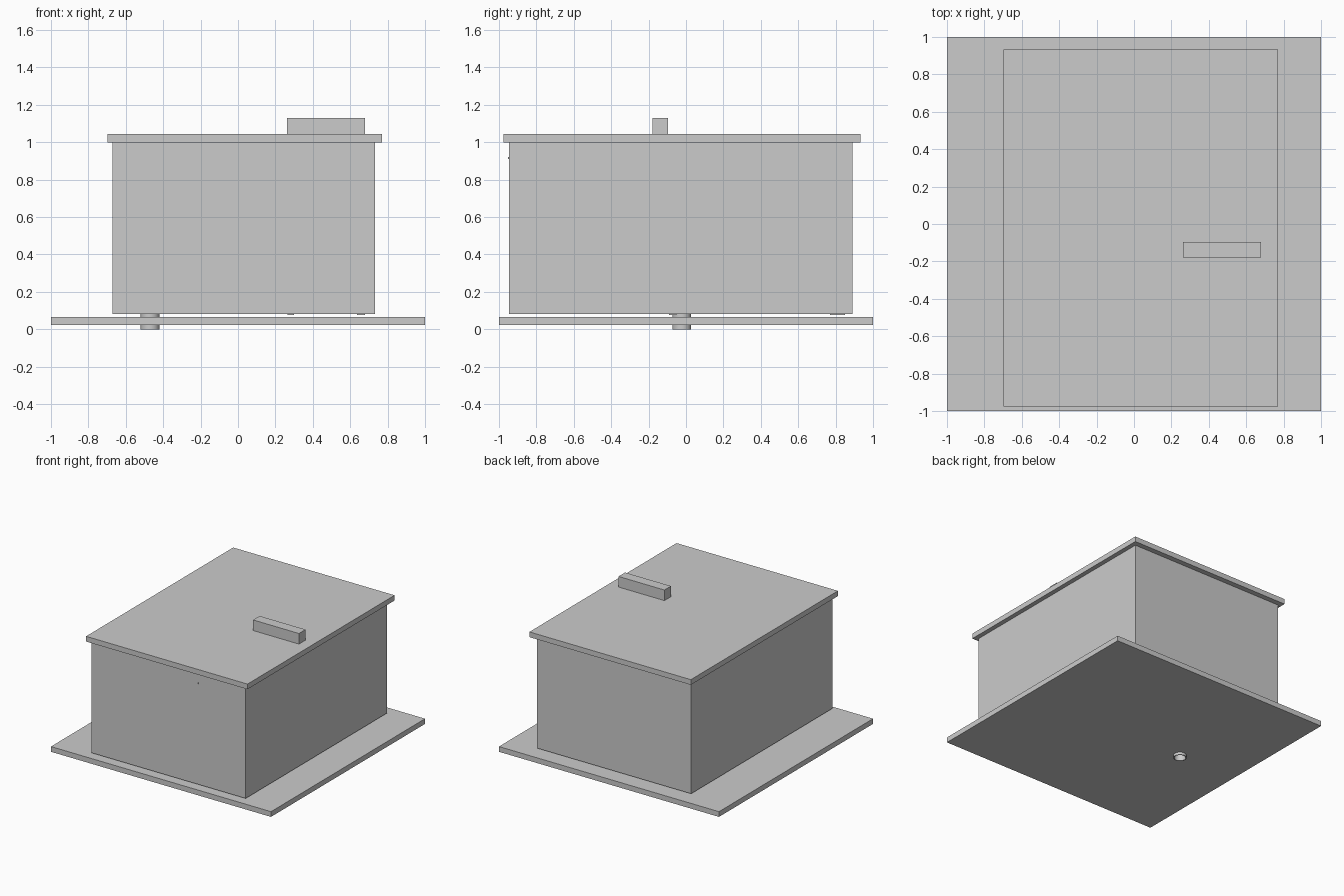
import bpy
import bmesh
import math

cube = bpy.data.objects.get("Cube")
if cube:
    bpy.data.objects.remove(cube, do_unlink=True)

# Single plain grey
grey = bpy.data.materials.new("light_grey")
grey.use_nodes = True
colour = (0.6, 0.6, 0.6, 1)
grey.diffuse_color = colour
grey.node_tree.nodes["Principled BSDF"].inputs["Base Color"].default_value = colour


def box(name, x, y, z):
    """Box spanning the given (low, high) ranges."""
    bpy.ops.mesh.primitive_cube_add(size=1)
    ob = bpy.context.object
    ob.name = name
    ob.location = [(a + b) / 2 for a, b in (x, y, z)]
    ob.scale = [b - a for a, b in (x, y, z)]
    bpy.ops.object.transform_apply(location=False, rotation=False, scale=True)
    ob.data.materials.append(grey)
    return ob


def tube(name, centre, outer, inner, z, sides=32):
    """Upright hollow pipe built by spinning its wall section."""
    bm = bmesh.new()
    section = [(inner, z[0]), (outer, z[0]), (outer, z[1]), (inner, z[1])]
    verts = [bm.verts.new((r, 0, h)) for r, h in section]
    edges = [bm.edges.new((verts[i], verts[(i + 1) % 4])) for i in range(4)]
    bmesh.ops.spin(bm, geom=verts + edges, axis=(0, 0, 1), cent=(0, 0, 0),
                   angle=math.tau, steps=sides, use_merge=True)
    bmesh.ops.remove_doubles(bm, verts=bm.verts, dist=0.0001)
    bmesh.ops.recalc_face_normals(bm, faces=bm.faces)
    mesh = bpy.data.meshes.new(name)
    bm.to_mesh(mesh)
    bm.free()
    mesh.materials.append(grey)
    ob = bpy.data.objects.new(name, mesh)
    ob.location = (*centre, 0)
    bpy.context.collection.objects.link(ob)
    bpy.ops.object.select_all(action="DESELECT")
    ob.select_set(True)
    bpy.context.view_layer.objects.active = ob
    bpy.ops.object.shade_smooth_by_angle(angle=math.radians(35))


# Base plate, with a round hole for the pipe
base = box("base_plate", (-1, 1), (-1, 1), (0.022, 0.065))
pipe_at = (-0.47, -0.022)
bpy.ops.mesh.primitive_cylinder_add(vertices=32, radius=0.047, depth=0.3,
                                    location=(*pipe_at, 0.04))
cutter = bpy.context.object
cutter.name = "pipe_hole_cutter"
cutter.hide_render = True
cutter.hide_set(True)
hole = base.modifiers.new("pipe_hole", "BOOLEAN")
hole.object = cutter
hole.solver = "EXACT"

# Drain pipe through the base
tube("drain_pipe", pipe_at, 0.05, 0.043, (0, 0.084))

# Box body, lid and handle
box("box_body", (-0.67, 0.733), (-0.947, 0.89), (0.082, 1.0))
box("lid", (-0.697, 0.77), (-0.977, 0.933), (1.0, 1.043))
box("lid_handle", (0.263, 0.68), (-0.18, -0.095), (1.043, 1.13))

# Thin pads below the body and a tiny pin on the front wall
box("small_pad", (0.265, 0.3), (-0.09, -0.05), (0.077, 0.083))
box("large_pad", (0.635, 0.68), (0.77, 0.85), (0.077, 0.083))
box("front_pin", (0.295, 0.305), (-0.953, -0.945), (0.91, 0.92))
